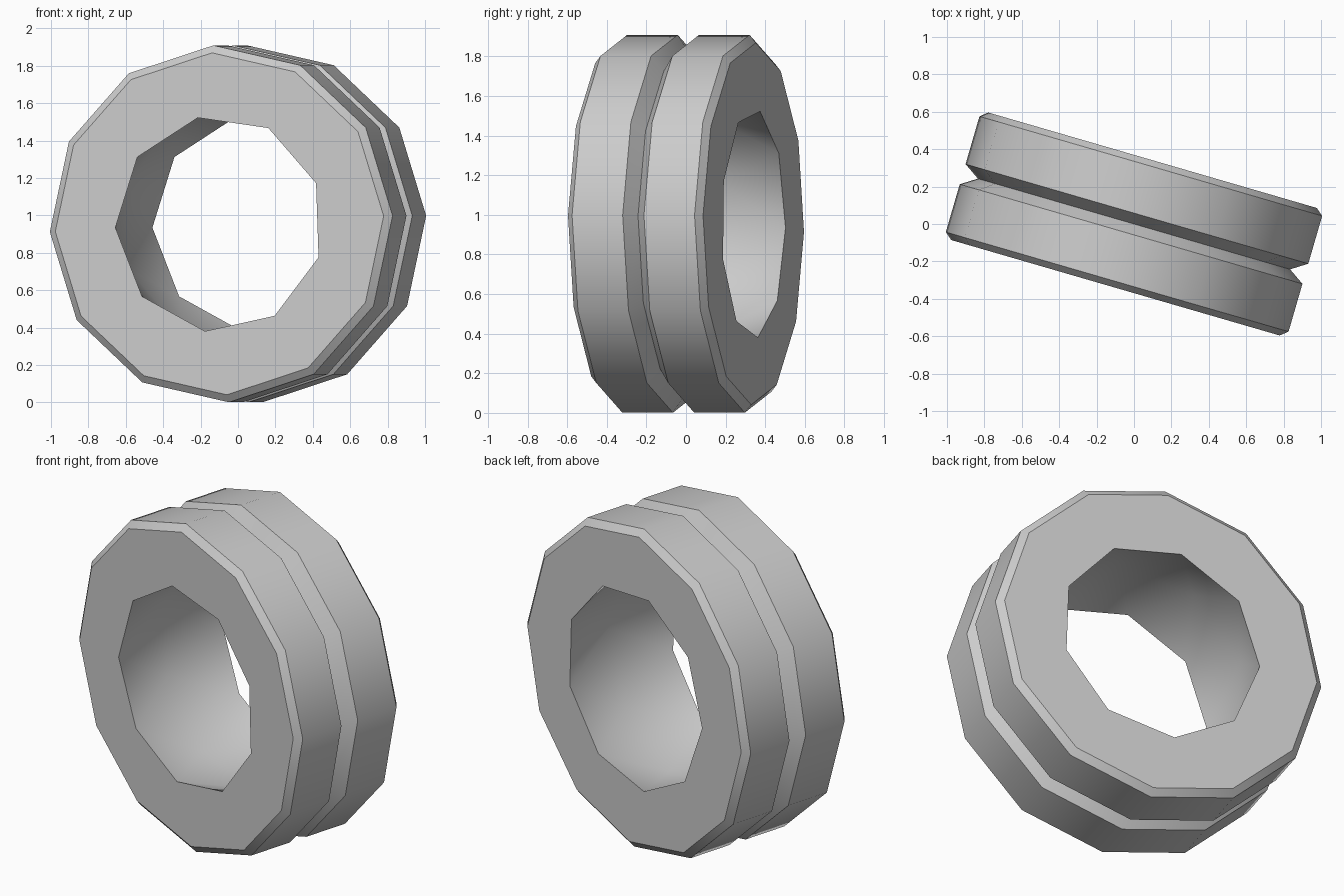
import bpy, bmesh, math
from mathutils import Matrix

cube = bpy.data.objects.get("Cube")
if cube:
    bpy.data.objects.remove(cube, do_unlink=True)

grey = bpy.data.materials.new("plain_grey")
grey.use_nodes = True
colour = (0.6, 0.6, 0.6, 1)
grey.diffuse_color = colour
grey.node_tree.nodes["Principled BSDF"].inputs["Base Color"].default_value = colour

bm = bmesh.new()


def ring(sides, radius, depth, start):
    """Closed loop of vertices around the y axis."""
    verts = []
    for i in range(sides):
        a = math.radians(start) + math.tau * i / sides
        verts.append(bm.verts.new((radius * math.cos(a), depth, radius * math.sin(a))))
    return verts


def loop_edges(verts):
    return [bm.edges.get(p) or bm.edges.new(p)
            for p in zip(verts, verts[1:] + verts[:1])]


# Outer tread: two chamfered bands separated by a V groove
profile = [(0.915, -0.355), (0.955, -0.322), (0.955, -0.056), (0.87, 0),
           (0.955, 0.056), (0.955, 0.322), (0.915, 0.355)]
tread = [ring(12, r, y, 2.6) for r, y in profile]
for a, b in zip(tread, tread[1:]):
    for i in range(12):
        j = (i + 1) % 12
        bm.faces.new((a[i], a[j], b[j], b[i]))

# Bore: nine-sided openings, swelling to a staggered middle ring
front = ring(9, 0.58, -0.355, 22)
middle = ring(9, 0.655, 0, 42)
back = ring(9, 0.58, 0.355, 22)
for rim in (front, back):
    for i in range(9):
        j = (i + 1) % 9
        bm.faces.new((rim[i], rim[j], middle[i]))
        bm.faces.new((middle[i], rim[j], middle[j]))

# Flat end faces between tread and bore
for outer, inner in ((tread[0], front), (tread[-1], back)):
    bmesh.ops.triangle_fill(bm, use_beauty=True,
                            edges=loop_edges(outer) + loop_edges(inner))

bmesh.ops.recalc_face_normals(bm, faces=bm.faces[:])
bm.transform(Matrix.Translation((0, 0, 0.955)) @ Matrix.Rotation(math.radians(-16.2), 4, "Z"))
mesh = bpy.data.meshes.new("grooved_ring")
bm.to_mesh(mesh)
bm.free()
mesh.materials.append(grey)
grooved_ring = bpy.data.objects.new("grooved_ring", mesh)
bpy.context.collection.objects.link(grooved_ring)

bpy.ops.object.select_all(action="DESELECT")
grooved_ring.select_set(True)
bpy.context.view_layer.objects.active = grooved_ring
bpy.ops.object.shade_smooth_by_angle(angle=math.radians(32))
